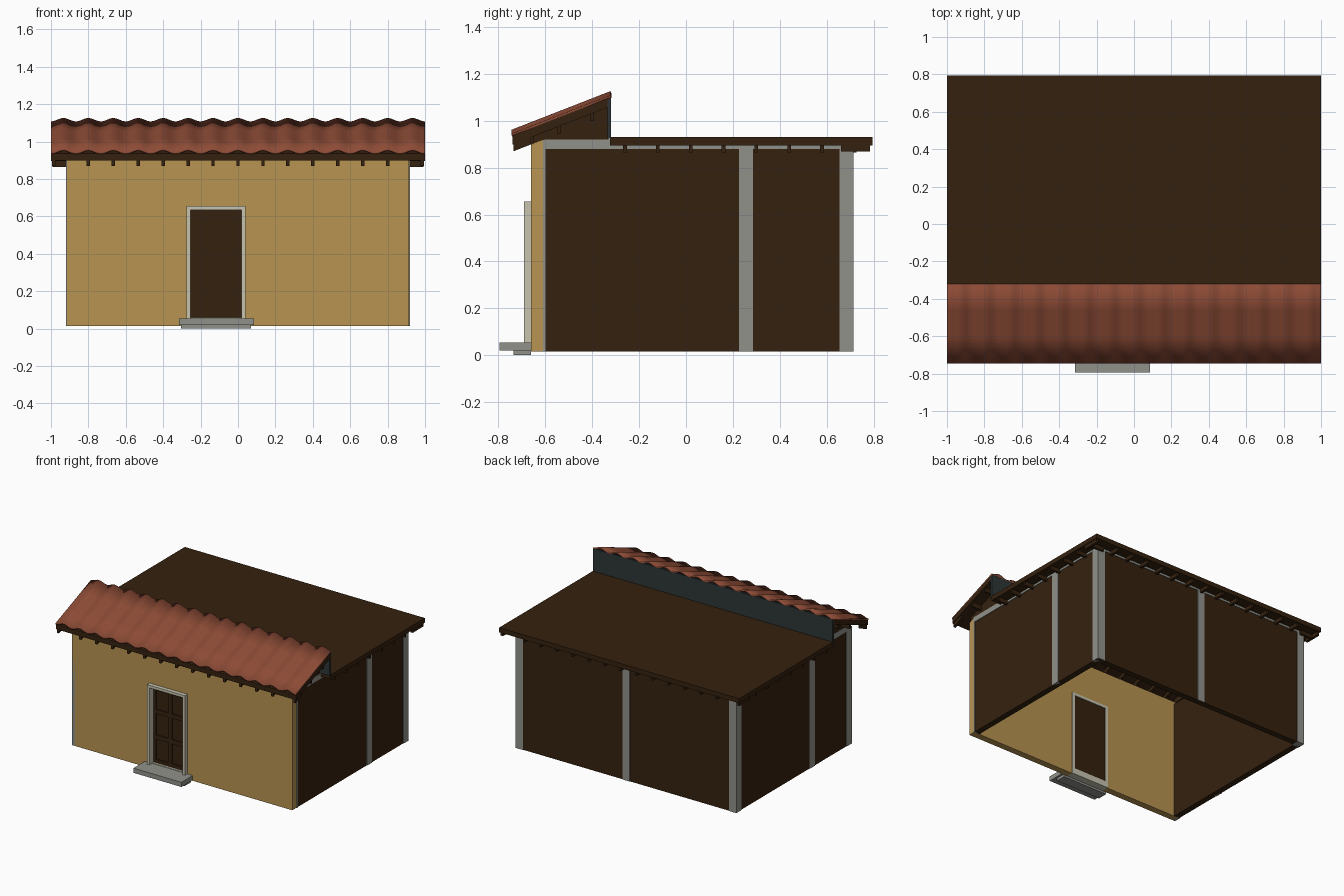
import bpy, bmesh, math

if "Cube" in bpy.data.objects:
    bpy.data.objects.remove(bpy.data.objects["Cube"])


def mat(name, r, g, b):
    m = bpy.data.materials.new(name)
    m.diffuse_color = (r, g, b, 1)
    m.use_nodes = True
    m.node_tree.nodes["Principled BSDF"].inputs["Base Color"].default_value = m.diffuse_color
    return m


BROWN = mat("dark_wood", 0.036, 0.0155, 0.0048)
YELLOW = mat("ochre_plaster", 0.48, 0.295, 0.083)
GREY = mat("grey_stone", 0.285, 0.285, 0.26)
CREAM = mat("cream_trim", 0.57, 0.55, 0.43)
TILE = mat("clay_tile", 0.262, 0.07, 0.036)
SLATE = mat("slate_board", 0.027, 0.035, 0.038)


def finish(name, bm, m):
    bmesh.ops.recalc_face_normals(bm, faces=bm.faces)
    me = bpy.data.meshes.new(name)
    bm.to_mesh(me)
    bm.free()
    me.materials.append(m)
    ob = bpy.data.objects.new(name, me)
    bpy.context.collection.objects.link(ob)
    return ob


def prism(name, pts, x0, x1, m):
    """Extrude a (y, z) profile from x0 to x1."""
    bm = bmesh.new()
    f = bm.faces.new([bm.verts.new((x0, y, z)) for y, z in pts])
    r = bmesh.ops.extrude_face_region(bm, geom=[f])
    vs = [v for v in r["geom"] if isinstance(v, bmesh.types.BMVert)]
    bmesh.ops.translate(bm, verts=vs, vec=(x1 - x0, 0, 0))
    return finish(name, bm, m)


def box(name, x0, x1, y0, y1, z0, z1, m):
    return prism(name, [(y0, z0), (y1, z0), (y1, z1), (y0, z1)], x0, x1, m)


W, B, Z0 = 0.915, 0.71, 0.015        # half width, back face, wall base
SLOPE = 0.39


def deck(y):                         # underside of the sloped deck
    return 0.898 + SLOPE * (y + 0.74)


# Front wall with a door opening and a sloped top
DX0, DX1, DT = -0.275, 0.04, 0.655
for nm, a, b, z in (("front_wall_left", -W, DX0, Z0), ("front_wall_right", DX1, W, Z0),
                    ("front_wall_above_door", DX0, DX1, DT)):
    prism(nm, [(-0.66, z), (-0.61, z), (-0.61, 0.917), (-0.66, 0.9)], a, b, YELLOW)

# Side and back walls, open underneath
for s, nm in ((1, "right"), (-1, "left")):
    box(nm + "_wall", s * (W - 0.045), s * W, -0.61, B, Z0, 0.9, BROWN)
    o, i = s * (W + 0.004), s * (W - 0.02)
    # grey top beam and front strip
    prism(nm + "_top_beam", [(-0.61, 0.88), (B, 0.88), (B, 0.9), (-0.325, 0.9),
                             (-0.325, 0.92), (-0.6, 0.92), (-0.61, 0.917)], i, o, GREY)
    y_front = -0.61 if s > 0 else -0.66
    box(nm + "_front_post", i, o, y_front, -0.6, Z0, 0.9, GREY)
    # middle posts sit in different places on the two sides
    c = 0.255 if s > 0 else -0.19
    box(nm + "_middle_post", i, o, c - 0.03, c + 0.03, Z0, 0.89, GREY)
    box(nm + "_back_post", s * (W - 0.055), o, B - 0.055, B + 0.004, Z0, 0.9, GREY)
    # wooden gable under the sloped roof
    prism(nm + "_gable", [(-0.65, 0.9), (-0.6, 0.918), (-0.33, 0.918), (-0.33, deck(-0.33)),
                          (-0.65, deck(-0.65))], s * (W - 0.03), s * W, BROWN)
box("back_wall", -W + 0.045, W - 0.045, B - 0.045, B, Z0, 0.9, BROWN)
box("back_middle_post", -0.03, 0.03, B - 0.02, B + 0.004, Z0, 0.89, GREY)
box("back_top_beam", -W, W, B - 0.02, B + 0.003, 0.88, 0.9, GREY)

# Door frame, recessed door and raised mouldings
box("door_frame_left", DX0, DX0 + 0.02, -0.69, -0.605, 0.055, DT, CREAM)
box("door_frame_right", DX1 - 0.02, DX1, -0.69, -0.605, 0.055, DT, CREAM)
box("door_frame_top", DX0, DX1, -0.69, -0.605, DT - 0.02, DT, CREAM)
box("door_sill", DX0, DX1, -0.66, -0.605, Z0, 0.06, CREAM)
dl, dr = DX0 + 0.02, DX1 - 0.02
box("door", dl, dr, -0.635, -0.61, 0.055, DT - 0.02, BROWN)
mid = (dl + dr) / 2
for nm, x in (("left", dl + 0.01), ("middle", mid), ("right", dr - 0.01)):
    w = 0.016 if nm == "middle" else 0.01
    box("door_stile_" + nm, x - w, x + w, -0.643, -0.63, 0.06, 0.63, BROWN)
for k, z in enumerate((0.07, 0.253, 0.445, 0.62)):
    box("door_rail_%d" % k, dl, dr, -0.643, -0.63, z - 0.016, z + 0.016, BROWN)

# Entrance steps
box("upper_step", -0.315, 0.085, -0.795, -0.66, 0.02, 0.055, GREY)
box("lower_step", -0.305, 0.07, -0.735, -0.66, 0, 0.02, GREY)

# Flat roof, slate upstand and sloped deck
box("flat_roof", -1, 1, -0.325, 0.795, 0.895, 0.93, BROWN)
box("slate_upstand", -0.998, 0.998, -0.335, -0.32, 0.925, 1.1, SLATE)
prism("sloped_deck", [(-0.74, deck(-0.74)), (-0.335, deck(-0.335)),
                      (-0.335, deck(-0.335) + 0.038), (-0.74, deck(-0.74) + 0.038)], -1, 1, BROWN)

# Rafter tails: front follow the slope, back and sides are level
STEP = 2 / 15
for k in range(-7, 8):
    x = k * STEP
    if abs(k) == 7:
        x = math.copysign(0.985, k)
    prism("front_rafter_%d" % (k + 7),
          [(-0.735, deck(-0.735) - 0.03), (-0.335, deck(-0.335) - 0.03),
           (-0.335, deck(-0.335)), (-0.735, deck(-0.735))] if abs(k) < 7 else
          [(-0.735, deck(-0.735) - 0.03), (-0.66, deck(-0.66) - 0.03),
           (-0.66, deck(-0.66)), (-0.735, deck(-0.735))], x - 0.009, x + 0.009, BROWN)
    box("back_rafter_%d" % (k + 7), x - 0.009, x + 0.009, 0.66, 0.785, 0.868, 0.9, BROWN)
for k in range(10):
    y = -0.54 + 0.14 * k
    z = deck(y) - 0.032 if y < -0.33 else 0.865
    for s, nm in ((1, "right"), (-1, "left")):
        box("%s_rafter_%d" % (nm, k), s * 0.88, s * 0.99, y - 0.008, y + 0.008, z, z + 0.036, BROWN)

# Corrugated clay tile sheet
bm = bmesh.new()
N = 15 * 12
rows = []
for y in (-0.745, -0.6, -0.46, -0.322):
    rows.append([bm.verts.new((-1 + 2 * i / N, y, 0.952 + SLOPE * (y + 0.745)
                 + 0.009 * math.cos(2 * math.pi * (-1 + 2 * i / N) / STEP))) for i in range(N + 1)])
for a, b in zip(rows, rows[1:]):
    for i in range(N):
        bm.faces.new((a[i], a[i + 1], b[i + 1], b[i]))
tiles = finish("roof_tiles", bm, TILE)
if tiles.data.polygons[0].normal.z < 0:
    tiles.data.flip_normals()
mod = tiles.modifiers.new("thickness", "SOLIDIFY")
mod.thickness = 0.011
mod.offset = -1
bpy.context.view_layer.objects.active = tiles
tiles.select_set(True)
bpy.ops.object.shade_smooth_by_angle(angle=math.radians(40))
